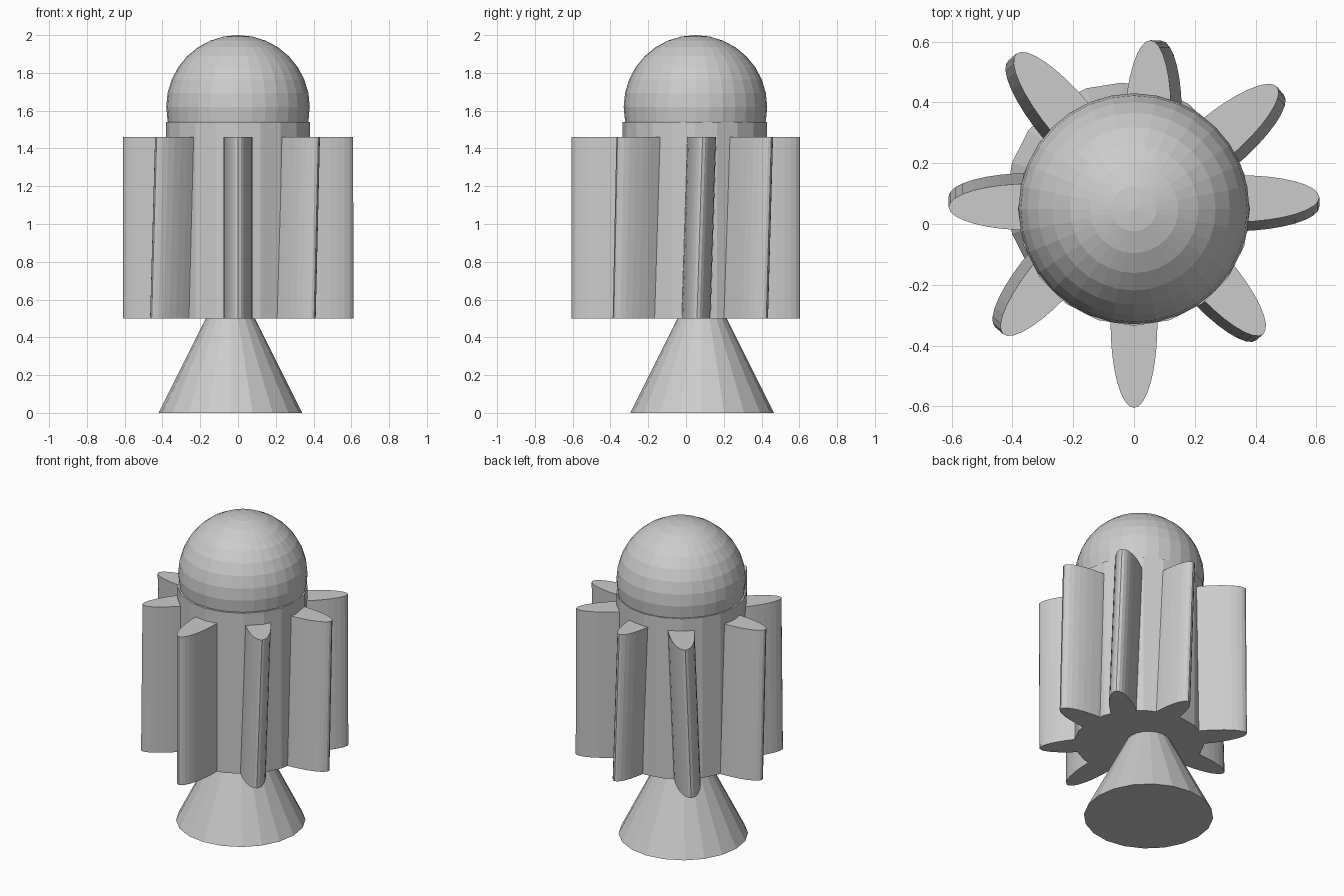
import bpy, bmesh
from math import sin, cos, pi, radians

if "Cube" in bpy.data.objects:
    bpy.data.objects.remove(bpy.data.objects["Cube"])


def cone(name, x, y, z0, z1, r0, r1, sides, turn=0):
    bpy.ops.mesh.primitive_cone_add(vertices=sides, radius1=r0, radius2=r1, depth=z1 - z0,
                                    location=(x, y, (z0 + z1) / 2), rotation=(0, 0, turn))
    bpy.context.object.name = name


def fin(name, x, y, angle, lean):
    """Elliptical prism; its foot is shifted sideways by lean (clockwise from above)."""
    a = radians(angle)
    long, half, n = 0.275, 0.077, 32
    bm = bmesh.new()
    rings = []
    for z, s in ((0.5, lean), (1.46, 0.0)):
        ring = []
        for i in range(n):
            t = 2 * pi * i / n
            u, v = long * cos(t), half * sin(t) - s
            ring.append(bm.verts.new((x + u * cos(a) - v * sin(a),
                                      y + u * sin(a) + v * cos(a), z)))
        rings.append(ring)
    low, top = rings
    for i in range(n):
        j = (i + 1) % n
        bm.faces.new((low[i], low[j], top[j], top[i]))
    bm.faces.new(top)
    bm.faces.new(low[::-1])
    mesh = bpy.data.meshes.new(name)
    bm.to_mesh(mesh)
    bm.free()
    bpy.context.collection.objects.link(bpy.data.objects.new(name, mesh))


# Engine nozzle, its tip hidden in the body
cone("nozzle", -0.04, 0.085, 0, 0.76, 0.38, 0, 20)

# Body
cone("body", 0, 0.047, 0.5, 1.54, 0.382, 0.382, 20)

# Domed nose
bpy.ops.mesh.primitive_uv_sphere_add(segments=32, ring_count=16, radius=0.38,
                                     location=(0, 0.05, 1.62))
bpy.context.object.name = "nose_dome"

# Fins: centre x, centre y, direction, sideways lean of the foot
fins = {
    "front": (0, -0.33, -90, 0),
    "front_right": (0.245, -0.155, -49, 0.03),
    "right": (0.335, 0.083, 1, 0.03),
    "back_right": (0.26, 0.275, 40, 0.035),
    "back": (0.045, 0.33, 88, 0.035),
    "back_left": (-0.21, 0.35, 130, -0.035),
    "left": (-0.335, 0.056, 180, 0.035),
    "front_left": (-0.25, -0.155, 229, 0.035),
}
for side, spec in fins.items():
    fin(side + "_fin", *spec)
